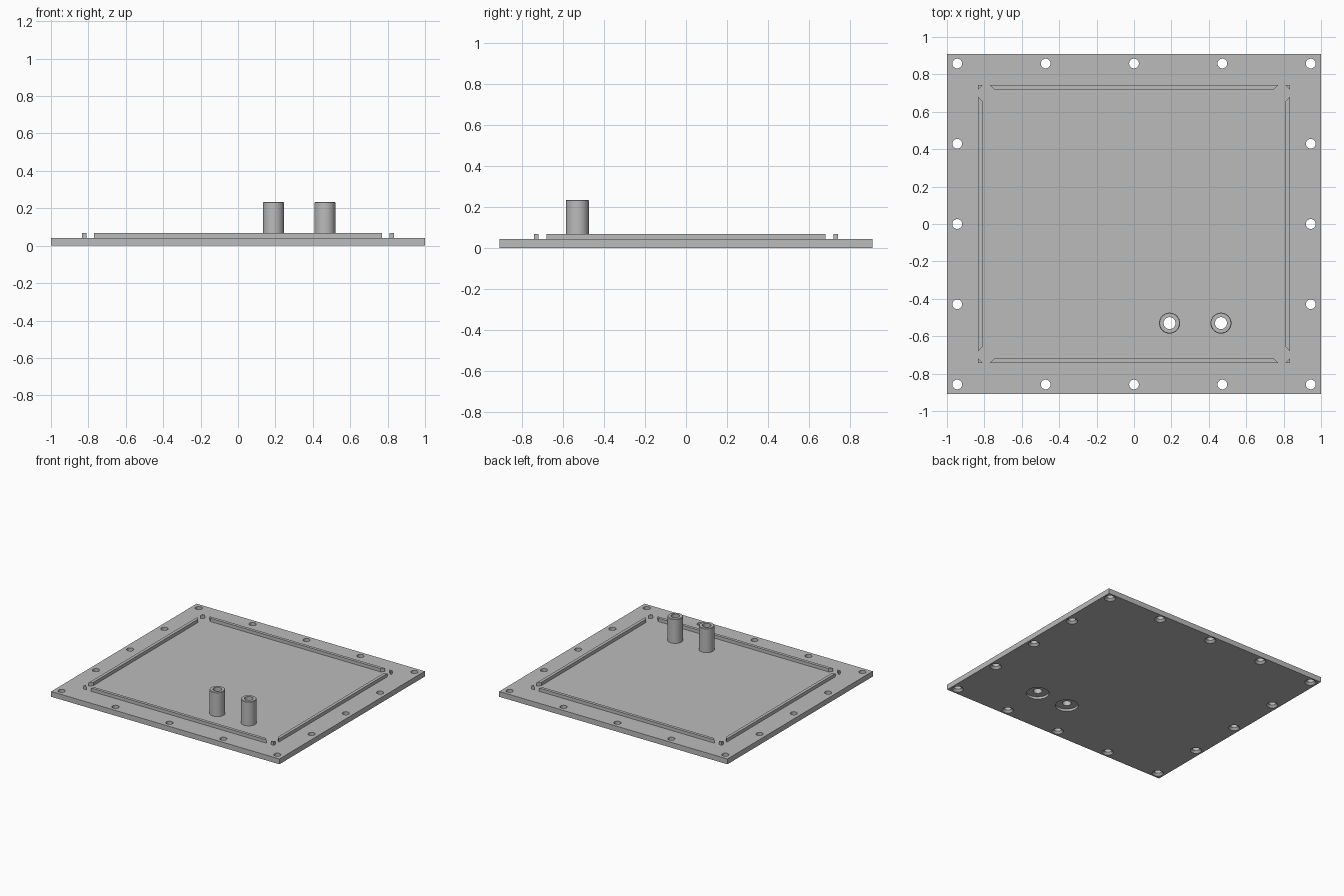
import bpy, bmesh, math

old = bpy.data.objects.get("Cube")
if old:
    bpy.data.objects.remove(old)

TOP = 0.042        # plate top
RIDGE = 0.068      # ridge top
TUBE_TOP = 0.234
TUBES = [(0.19, -0.53), (0.465, -0.53)]
BORE = 0.032

grey = bpy.data.materials.new("plain_grey")
grey.use_nodes = True
COLOUR = (0.5, 0.5, 0.5, 1)
grey.diffuse_color = COLOUR
grey.node_tree.nodes["Principled BSDF"].inputs["Base Color"].default_value = COLOUR


def finish(name, bm):
    bmesh.ops.recalc_face_normals(bm, faces=bm.faces)
    mesh = bpy.data.meshes.new(name)
    bm.to_mesh(mesh)
    bm.free()
    mesh.materials.append(grey)
    ob = bpy.data.objects.new(name, mesh)
    bpy.context.collection.objects.link(ob)
    return ob


def revolve(bm, centre, profile, closed_loop=False, n=32):
    """Spin an (r, z) profile about a vertical axis."""
    rings = [[bm.verts.new((centre[0] + r * math.cos(math.tau * i / n),
                            centre[1] + r * math.sin(math.tau * i / n), z))
              for i in range(n)] for r, z in profile]
    pairs = list(zip(rings, rings[1:]))
    if closed_loop:
        pairs.append((rings[-1], rings[0]))
    else:
        bm.faces.new(rings[0][::-1])
        bm.faces.new(rings[-1])
    for a, b in pairs:
        for i in range(n):
            j = (i + 1) % n
            bm.faces.new((a[i], a[j], b[j], b[i]))


def prism(bm, outline, z0, z1):
    low = [bm.verts.new((x, y, z0)) for x, y in outline]
    high = [bm.verts.new((x, y, z1)) for x, y in outline]
    bm.faces.new(low[::-1])
    bm.faces.new(high)
    for i in range(len(low)):
        j = (i + 1) % len(low)
        bm.faces.new((low[i], low[j], high[j], high[i]))


def smooth(ob):
    bpy.ops.object.select_all(action='DESELECT')
    ob.select_set(True)
    bpy.context.view_layer.objects.active = ob
    bpy.ops.object.shade_smooth_by_angle(angle=math.radians(30))


# Base plate
bm = bmesh.new()
prism(bm, [(-1, -0.91), (1, -0.91), (1, 0.91), (-1, 0.91)], 0, TOP)
plate = finish("base_plate", bm)

# Cutter: countersunk screw holes round the rim, counterbored tube holes
bm = bmesh.new()
for i in range(-2, 3):
    for j in range(-2, 3):
        if max(abs(i), abs(j)) == 2:
            revolve(bm, (i * 0.4725, j * 0.429),
                    [(0.043, -0.002), (0.026, 0.016), (0.026, TOP + 0.02)])
for c in TUBES:
    revolve(bm, c, [(0.083, -0.02), (0.083, 0.018), (BORE, 0.018), (BORE, TOP + 0.02)])
cutter = finish("hole_cutter", bm)
cutter.hide_render = True

mod = plate.modifiers.new("holes", 'BOOLEAN')
mod.operation = 'DIFFERENCE'
mod.solver = 'EXACT'
mod.object = cutter
bpy.context.view_layer.objects.active = plate
bpy.ops.object.modifier_apply(modifier=mod.name)
bpy.data.objects.remove(cutter)
smooth(plate)

# Ridge bars with diagonal ends, and a small wedge post in each corner gap
X, Y, W, GAP = 0.833, 0.743, 0.024, 0.063
for s, side in ((1, "back"), (-1, "front")):
    bm = bmesh.new()
    a, b = X - GAP, X - GAP - W
    prism(bm, [(-a, s * Y), (a, s * Y), (b, s * (Y - W)), (-b, s * (Y - W))], TOP, RIDGE)
    finish(side + "_ridge", bm)
for s, side in ((1, "left"), (-1, "right")):
    bm = bmesh.new()
    a, b = Y - GAP, Y - GAP - W
    prism(bm, [(s * X, -a), (s * X, a), (s * (X - W), b), (s * (X - W), -b)], TOP, RIDGE)
    finish(side + "_ridge", bm)
for sx, xn in ((1, "left"), (-1, "right")):
    for sy, yn in ((1, "back"), (-1, "front")):
        bm = bmesh.new()
        prism(bm, [(sx * X, sy * Y), (sx * (X - W), sy * Y), (sx * X, sy * (Y - W))],
              TOP, RIDGE)
        finish(f"{yn}_{xn}_corner_post", bm)

# Hollow upright tubes
for k, c in enumerate(TUBES):
    bm = bmesh.new()
    revolve(bm, c, [(BORE, TOP), (0.056, TOP), (0.056, TUBE_TOP - 0.004),
                    (0.053, TUBE_TOP), (BORE, TUBE_TOP)], closed_loop=True)
    smooth(finish(f"tube_{k + 1}", bm))
